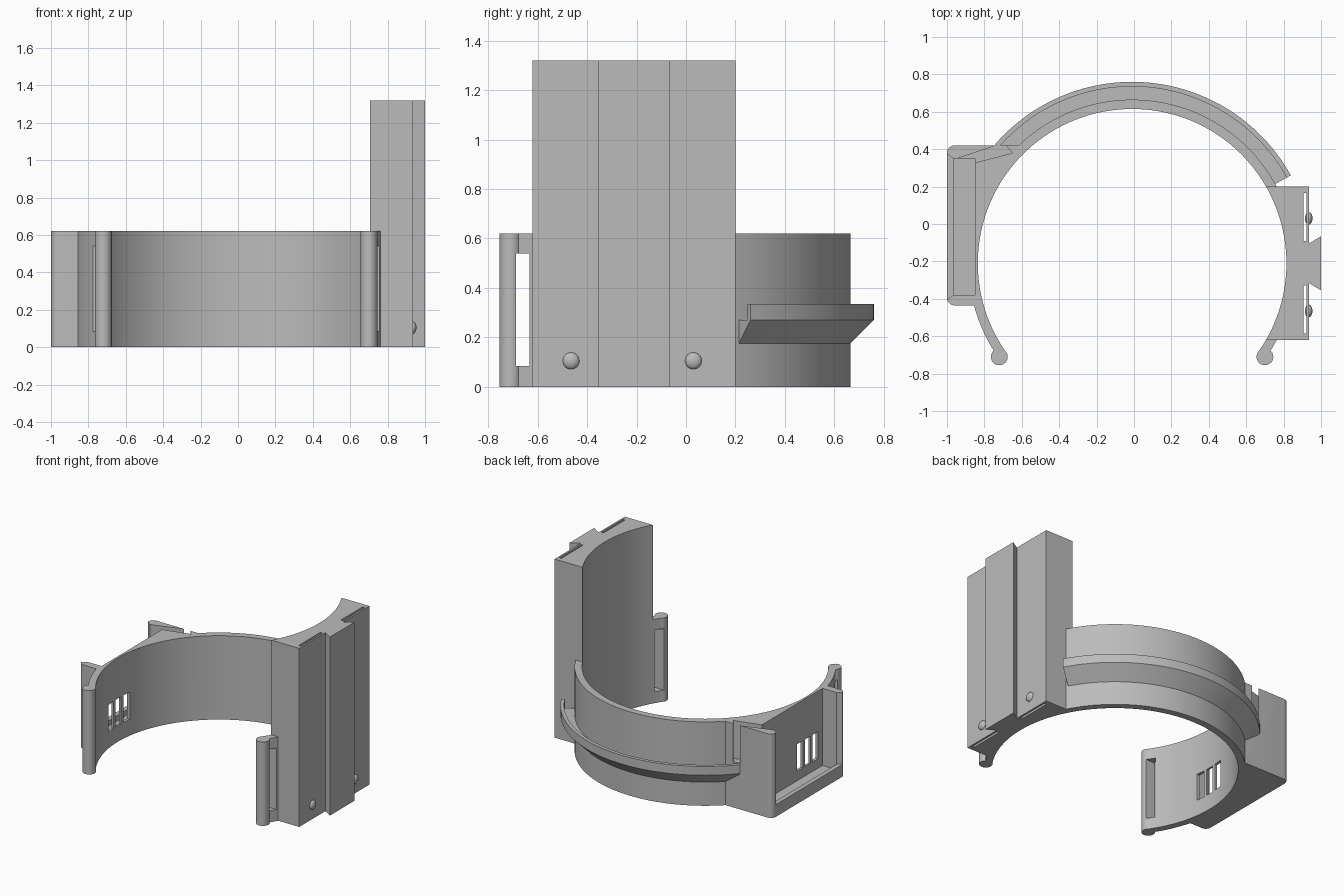
import bpy, bmesh, math

old = bpy.data.objects.get("Cube")
if old:
    bpy.data.objects.remove(old, do_unlink=True)

CX, CY = -0.01, -0.21          # centre of the cuff
R_IN, R_OUT = 0.825, 0.875
HEIGHT, TALL = 0.62, 1.32

grey = bpy.data.materials.new("plain grey")
grey.use_nodes = True
grey.diffuse_color = (0.5, 0.5, 0.5, 1)
grey.node_tree.nodes["Principled BSDF"].inputs["Base Color"].default_value = (0.5, 0.5, 0.5, 1)


def finish(name, bm):
    bmesh.ops.recalc_face_normals(bm, faces=bm.faces)
    mesh = bpy.data.meshes.new(name)
    bm.to_mesh(mesh)
    bm.free()
    mesh.materials.append(grey)
    obj = bpy.data.objects.new(name, mesh)
    bpy.context.collection.objects.link(obj)
    return obj


def prism(name, pts, z0, z1):
    bm = bmesh.new()
    face = bm.faces.new([bm.verts.new((x, y, z0)) for x, y in pts])
    ext = bmesh.ops.extrude_face_region(bm, geom=[face])
    bmesh.ops.translate(bm, vec=(0, 0, z1 - z0),
                        verts=[g for g in ext["geom"] if isinstance(g, bmesh.types.BMVert)])
    return finish(name, bm)


def rect(x0, x1, y0, y1):
    return [(x0, y0), (x1, y0), (x1, y1), (x0, y1)]


def arc(cx, cy, r, a0, a1, n):
    return [(cx + r * math.cos(math.radians(a0 + (a1 - a0) * i / n)),
             cy + r * math.sin(math.radians(a0 + (a1 - a0) * i / n))) for i in range(n + 1)]


def activate(obj):
    bpy.ops.object.select_all(action='DESELECT')
    obj.select_set(True)
    bpy.context.view_layer.objects.active = obj


def combine(target, tool, op):
    mod = target.modifiers.new(op, 'BOOLEAN')
    mod.operation, mod.object, mod.solver = op, tool, 'EXACT'
    activate(target)
    bpy.ops.object.modifier_apply(modifier=mod.name)
    bpy.data.objects.remove(tool, do_unlink=True)


def smooth(obj):
    activate(obj)
    bpy.ops.object.shade_smooth_by_angle(angle=math.radians(30))


# Open band
body = prism("cuff_body", arc(CX, CY, R_OUT, -35, 215, 100) + arc(CX, CY, 0.79, 215, -35, 100), 0, HEIGHT)

# Pocket block with rounded outer corners, and tall mount with dovetail rail
block = (arc(-0.96, 0.38, 0.04, 90, 180, 6) + arc(-0.96, -0.395, 0.04, 180, 270, 6)
         + [(-0.6, -0.435), (-0.6, 0.42)])
combine(body, prism("pocket_block", block, 0, HEIGHT), 'UNION')
mount = [(0.6, -0.62), (0.935, -0.62), (0.935, -0.315), (1, -0.355),
         (1, -0.065), (0.935, -0.105), (0.935, 0.2), (0.6, 0.2)]
combine(body, prism("tall_mount", mount, 0, TALL), 'UNION')

# Round bore through everything
combine(body, prism("bore", arc(CX, CY, R_IN, 0, 357.5, 143), -0.1, 1.5), 'DIFFERENCE')

# Beads on the band ends
for x in (-0.72, 0.70):
    combine(body, prism("end_bead", arc(x, -0.71, 0.045, 0, 345, 23), 0, HEIGHT), 'UNION')

# Pocket, its flared opening, the wire channel and the cut slots
cuts = [
    (rect(-0.966, -0.85, -0.38, 0.35), 0.05, 0.8),
    ([(-0.96, -0.375), (-0.96, 0.345), (-1.02, 0.39), (-1.02, -0.42)], 0.09, 0.8),
    ([(-0.96, 0.345), (-0.86, 0.325), (-0.65, 0.38), (-0.68, 0.415), (-0.68, 0.45), (-0.70, 0.432)],
     0.34, 0.8),
    (rect(0.905, 0.922, -0.09, 0.165), -0.1, 1.5),
    (rect(0.905, 0.922, -0.585, -0.33), -0.1, 1.5),
    (rect(0.6, 0.8, -0.688, -0.632), 0.085, 0.54),
    (rect(-0.82, -0.62, -0.688, -0.632), 0.085, 0.54),
]
for i in range(3):
    y = -0.33 + 0.09 * i
    cuts.append((rect(-0.9, -0.78, y, y + 0.065), 0.12, 0.32))
for pts, z0, z1 in cuts:
    combine(body, prism("cutter", pts, z0, z1), 'DIFFERENCE')
smooth(body)

# Curved gutter rail around the back
profile = [(0.865, 0.175), (0.875, 0.175), (0.97, 0.27), (0.97, 0.335),
           (0.945, 0.335), (0.945, 0.27), (0.865, 0.27)]
bm = bmesh.new()
rings = []
for i in range(57):
    a = math.radians(29 + 110 * i / 56)
    rings.append([bm.verts.new((CX + r * math.cos(a), CY + r * math.sin(a), z)) for r, z in profile])
n = len(profile)
for p, q in zip(rings, rings[1:]):
    for k in range(n):
        bm.faces.new((p[k], p[(k + 1) % n], q[(k + 1) % n], q[k]))
bm.faces.new(rings[0])
bm.faces.new(rings[-1])
smooth(finish("gutter_rail", bm))

# Small domes on the mount
for y in (-0.465, 0.03):
    bm = bmesh.new()
    bmesh.ops.create_uvsphere(bm, u_segments=24, v_segments=12, radius=0.034)
    bmesh.ops.scale(bm, vec=(0.6, 1, 1), verts=bm.verts)
    bmesh.ops.translate(bm, vec=(0.934, y, 0.105), verts=bm.verts)
    smooth(finish("stop_dome", bm))
